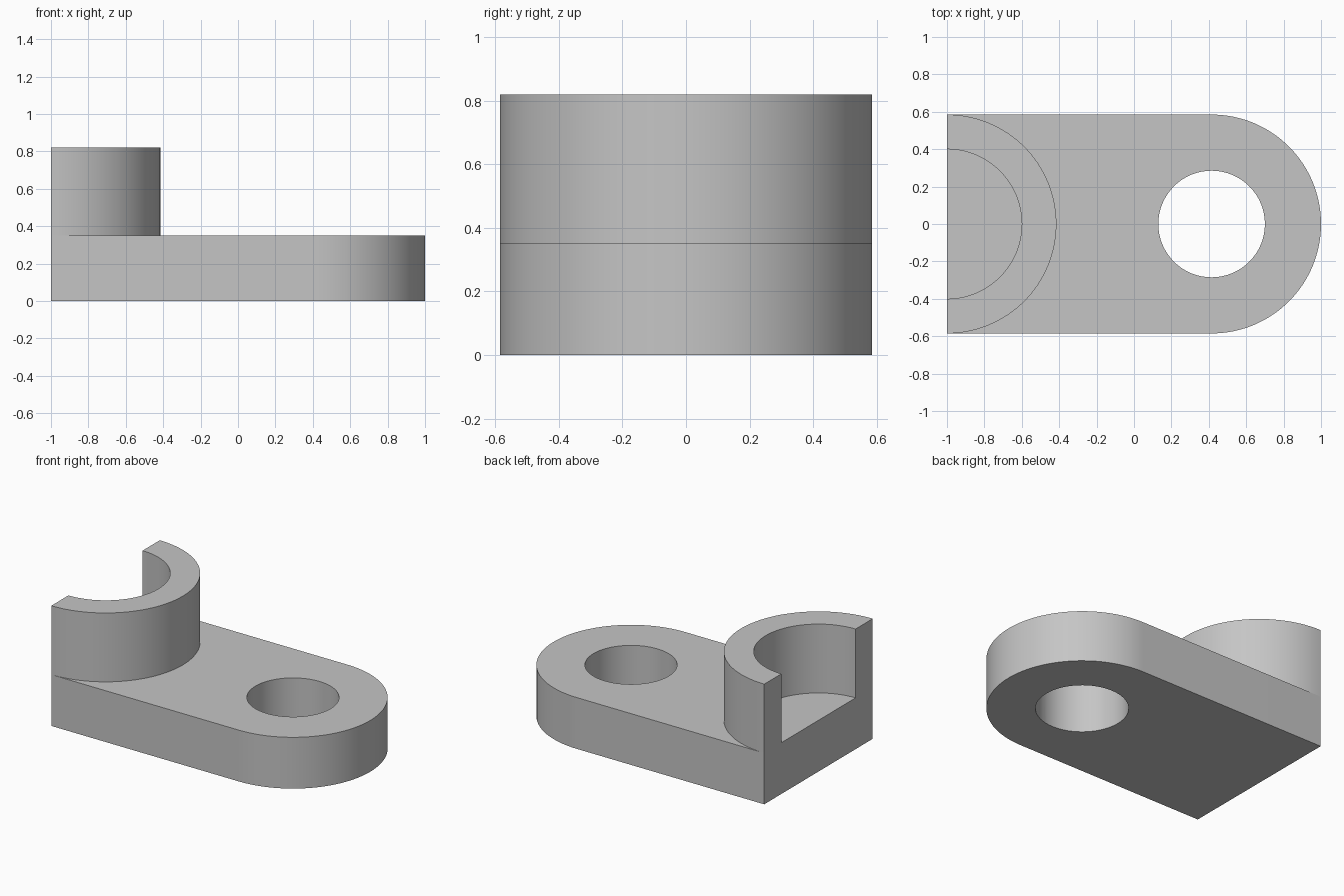
import bpy
import bmesh
from math import cos, sin, pi, radians

cube = bpy.data.objects.get("Cube")
if cube:
    bpy.data.objects.remove(cube, do_unlink=True)

WIDTH_R = 0.585      # half width, also outer radius of both round ends
HOLE_R = 0.285
COLLAR_R = 0.40      # inner radius of the half collar
PLATE_H = 0.35
TOTAL_H = 0.82
HOLE_X = 1 - WIDTH_R
SEGMENTS = 64

grey = bpy.data.materials.new("plain_grey")
grey.use_nodes = True
colour = (0.56, 0.56, 0.56, 1)
grey.diffuse_color = colour
grey.node_tree.nodes["Principled BSDF"].inputs["Base Color"].default_value = colour


def arc(cx, r, start=-pi / 2, end=pi / 2, n=SEGMENTS):
    """Points on an arc centred on the x axis."""
    angles = [start + (end - start) * i / n for i in range(n + 1)]
    return [(cx + r * cos(a), r * sin(a)) for a in angles]


def prism(name, outline, z0, z1):
    """Extrude a closed outline from z0 up to z1."""
    bm = bmesh.new()
    base = bm.faces.new([bm.verts.new((x, y, z0)) for x, y in outline])
    grown = bmesh.ops.extrude_face_region(bm, geom=[base], use_keep_orig=True)
    top = [v for v in grown["geom"] if isinstance(v, bmesh.types.BMVert)]
    bmesh.ops.translate(bm, verts=top, vec=(0, 0, z1 - z0))
    bmesh.ops.recalc_face_normals(bm, faces=bm.faces)
    mesh = bpy.data.meshes.new(name)
    bm.to_mesh(mesh)
    bm.free()
    mesh.materials.append(grey)
    obj = bpy.data.objects.new(name, mesh)
    bpy.context.collection.objects.link(obj)
    return obj


def activate(obj):
    bpy.ops.object.select_all(action="DESELECT")
    obj.select_set(True)
    bpy.context.view_layer.objects.active = obj


# Base plate: square at one end, round at the other
plate = prism("base_plate",
              [(-1, -WIDTH_R)] + arc(HOLE_X, WIDTH_R) + [(-1, WIDTH_R)],
              0, PLATE_H)

# Through hole, concentric with the round end
cutter = prism("hole_cutter", arc(HOLE_X, HOLE_R, 0, 2 * pi)[:-1],
               -0.1, PLATE_H + 0.1)
cutter.hide_render = True
hole = plate.modifiers.new("hole", "BOOLEAN")
hole.operation = "DIFFERENCE"
hole.solver = "EXACT"
hole.object = cutter
activate(plate)
bpy.ops.object.modifier_apply(modifier=hole.name)
bpy.data.objects.remove(cutter, do_unlink=True)

# Half collar standing on the square end, open towards -x
collar = prism("half_collar",
               arc(-1, WIDTH_R) + arc(-1, COLLAR_R)[::-1],
               PLATE_H, TOTAL_H)

for part in (plate, collar):
    activate(part)
    bpy.ops.object.shade_smooth_by_angle(angle=radians(30))
